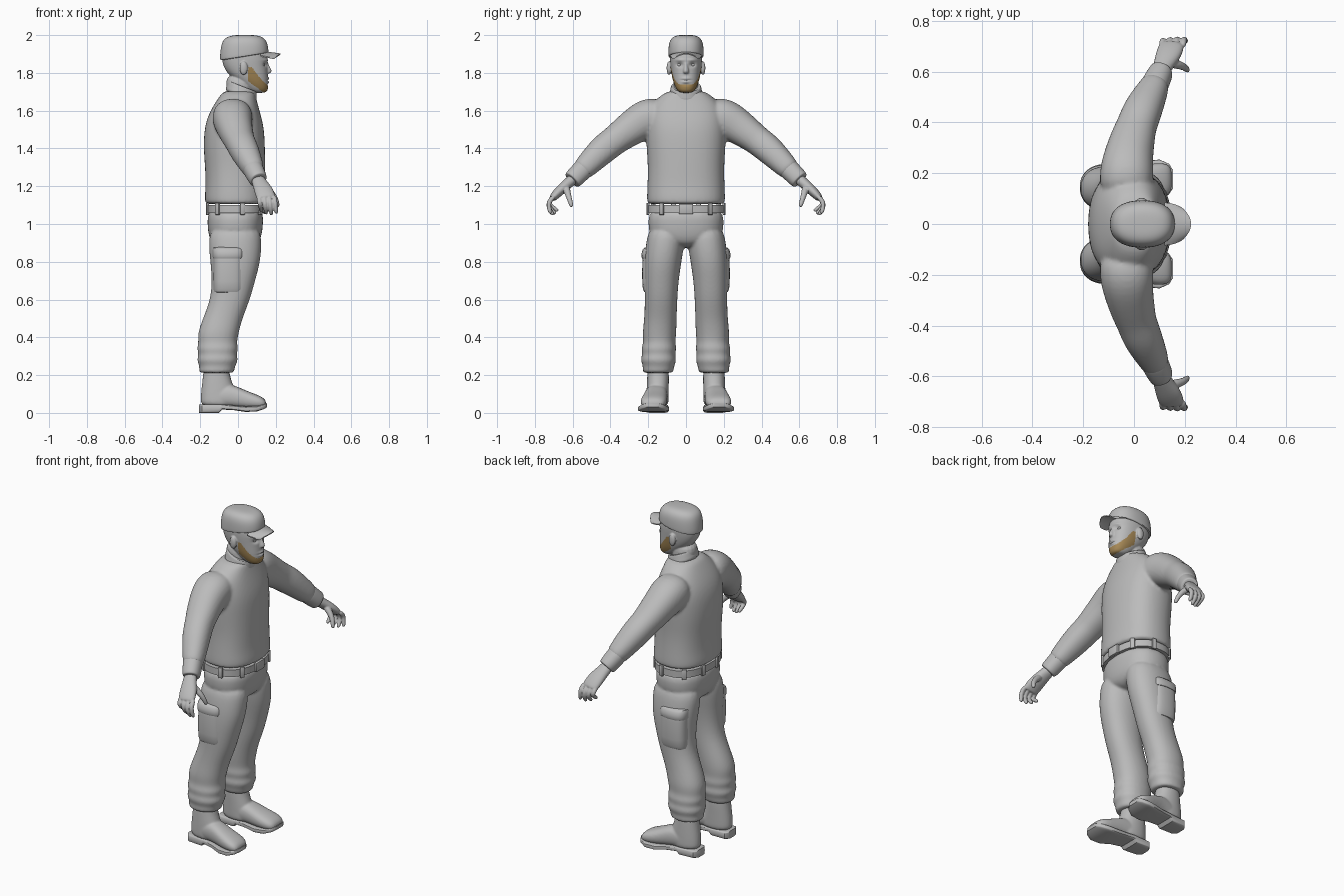
import bpy, bmesh, math
from mathutils import Vector


def material(name, rgb):
    m = bpy.data.materials.new(name)
    m.diffuse_color = (*rgb, 1)
    return m


GREY = material("plain_grey", (0.5, 0.5, 0.5))
TAN = material("beard_tan", (0.37, 0.24, 0.09))


# ---- section makers: each gives (centre, U axis, V axis) ----
def flat(z, x0, x1, y0, y1):
    return (Vector(((x0 + x1) / 2, (y0 + y1) / 2, z)),
            Vector(((x1 - x0) / 2, 0, 0)), Vector((0, (y1 - y0) / 2, 0)))


def sym(z, x0, x1, hy):
    return flat(z, x0, x1, -hy, hy)


def upright(x, yc, hy, z0, z1):
    return (Vector((x, yc, (z0 + z1) / 2)), Vector((0, hy, 0)), Vector((0, 0, (z1 - z0) / 2)))


def tube(pts):
    out = []
    for i, (x, y, z, a, b) in enumerate(pts):
        t = (Vector(pts[min(i + 1, len(pts) - 1)][:3]) - Vector(pts[max(i - 1, 0)][:3])).normalized()
        u = Vector((1, 0, 0))
        u = (u - t * u.dot(t)).normalized()
        out.append((Vector((x, y, z)), u * a, t.cross(u) * b))
    return out


def spow(v, e):
    return math.copysign(abs(v) ** e, v)


# ---- mesh builders ----
def loft(bm, secs, p=2.2, n=16, s=1, grow=1.025):
    rings = []
    for c, u, v in secs:
        ring = []
        for k in range(n):
            a = 2 * math.pi * k / n
            q = c + (u * spow(math.cos(a), 2 / p) + v * spow(math.sin(a), 2 / p)) * grow
            ring.append(bm.verts.new((q.x, q.y * s, q.z)))
        rings.append(ring)
    for r0, r1 in zip(rings, rings[1:]):
        for k in range(n):
            bm.faces.new((r0[k], r0[(k + 1) % n], r1[(k + 1) % n], r1[k]))
    bm.faces.new(rings[0])
    bm.faces.new(rings[-1])


def ball(bm, c, r, s=1):
    vs = bmesh.ops.create_uvsphere(bm, u_segments=16, v_segments=10, radius=1)["verts"]
    for v in vs:
        v.co = Vector((c[0] + v.co.x * r[0], (c[1] + v.co.y * r[1]) * s, c[2] + v.co.z * r[2]))


def box(bm, c, size, rot=0):
    vs = bmesh.ops.create_cube(bm, size=1)["verts"]
    for v in vs:
        x, y = v.co.x * size[0], v.co.y * size[1]
        v.co = Vector((c[0] + x * math.cos(rot) - y * math.sin(rot),
                       c[1] + x * math.sin(rot) + y * math.cos(rot), c[2] + v.co.z * size[2]))


def finish(name, bm, subsurf=0, voxel=0, smooth=0, bevel=0, angle=40):
    bmesh.ops.recalc_face_normals(bm, faces=bm.faces)
    me = bpy.data.meshes.new(name)
    bm.to_mesh(me)
    bm.free()
    ob = bpy.data.objects.new(name, me)
    bpy.context.collection.objects.link(ob)
    if bevel:
        m = ob.modifiers.new("bevel", "BEVEL")
        m.width, m.segments = bevel, 2
    if subsurf:
        m = ob.modifiers.new("subsurf", "SUBSURF")
        m.levels = m.render_levels = subsurf
    if voxel:
        m = ob.modifiers.new("fuse", "REMESH")
        m.mode, m.voxel_size = "VOXEL", voxel
    if smooth:
        m = ob.modifiers.new("smooth", "SMOOTH")
        m.iterations = smooth
    deps = bpy.context.evaluated_depsgraph_get()
    ob.data = bpy.data.meshes.new_from_object(ob.evaluated_get(deps))
    ob.modifiers.clear()
    ob.data.materials.clear()
    ob.data.materials.append(GREY)
    bpy.ops.object.select_all(action="DESELECT")
    ob.select_set(True)
    bpy.context.view_layer.objects.active = ob
    bpy.ops.object.shade_smooth_by_angle(angle=math.radians(angle))
    return ob


# ---- sweater: torso fused with both sleeves ----
bm = bmesh.new()
loft(bm, [sym(*r) for r in (
    (1.105, -.165, .14, .197), (1.11, -.172, .147, .204), (1.14, -.176, .15, .206), (1.2, -.17, .143, .203),
    (1.3, -.173, .143, .2), (1.4, -.182, .142, .207), (1.5, -.178, .138, .213), (1.57, -.16, .122, .21),
    (1.63, -.128, .105, .185), (1.68, -.095, .092, .135), (1.71, -.07, .09, .085))], 2.4)
for s in (1, -1):
    loft(bm, tube([(-.03, .1, 1.575, .1, .09), (-.03, .2, 1.565, .108, .108), (-.022, .27, 1.522, .096, .095),
                   (0, .355, 1.46, .085, .08), (.01, .385, 1.437, .078, .077), (.03, .44, 1.395, .078, .077),
                   (.06, .5, 1.335, .067, .067), (.08, .54, 1.295, .058, .06), (.09, .56, 1.275, .05, .05)]), s=s)
finish("sweater", bm, 2, .009, 4)

# sleeve cuffs and collar
bm = bmesh.new()
for s in (1, -1):
    loft(bm, tube([(.076, .535, 1.3, .05, .05), (.078, .54, 1.295, .054, .055), (.1, .585, 1.25, .05, .052),
                   (.109, .602, 1.233, .046, .05), (.11, .604, 1.231, .04, .042)]), s=s)
finish("sleeve_cuffs", bm, 2)
bm = bmesh.new()
loft(bm, [(Vector((x, 0, z)), Vector((rx, 0, -.028)), Vector((0, ry, 0)))
          for x, z, rx, ry in ((.015, 1.67, .085, .095), (.018, 1.695, .08, .086), (.022, 1.725, .078, .08),
                               (.022, 1.732, .074, .076), (.022, 1.725, .06, .06))])
finish("collar", bm, 2)

# ---- trousers: hips fused with both legs, creased at the ankles ----
bm = bmesh.new()
loft(bm, [sym(*r) for r in ((1.1, -.158, .135, .195), (1.0, -.162, .132, .2),
                            (.93, -.155, .125, .19), (.87, -.12, .09, .13))], 2.4)
for s in (1, -1):
    loft(bm, [flat(*r) for r in (
        (1.0, -.14, .115, .01, .19), (.9, -.157, .125, .008, .212), (.8, -.145, .118, .025, .22),
        (.7, -.137, .09, .04, .22), (.6, -.145, .063, .047, .217), (.5, -.185, .022, .05, .22),
        (.42, -.214, .002, .052, .23), (.37, -.208, -.008, .058, .224), (.34, -.218, .002, .05, .238),
        (.31, -.206, -.01, .06, .229), (.28, -.219, .002, .05, .242), (.25, -.203, -.016, .063, .226),
        (.22, -.207, -.02, .066, .231), (.21, -.2, -.028, .075, .222))], s=s)
finish("trousers", bm, 2, .008, 3)

# cargo pockets with flaps
bm = bmesh.new()
for s in (1, -1):
    loft(bm, [flat(z, -.13, .03, .1, y) for z, y in ((.635, .215), (.64, .23), (.75, .233), (.86, .228), (.87, .215))], 2.8, s=s)
    loft(bm, [flat(z, -.134, .034, .1, y) for z, y in ((.815, .23), (.82, .238), (.87, .232), (.88, .21))], 2.8, s=s)
finish("cargo_pockets", bm, 1)

# ---- belt, loops and buckle ----
bm = bmesh.new()
loft(bm, [sym(z, -.165, .141, .203) for z in (1.058, 1.1)], 2.4, 48, grow=1)
finish("belt", bm)
bm = bmesh.new()
for deg in (35, 80, 125, 165):
    for s in (1, -1):
        a = math.radians(deg)
        x, y = -.012 + .154 * spow(math.cos(a), 2 / 2.4), .204 * spow(math.sin(a), 2 / 2.4)
        box(bm, (x, y * s, 1.08), (.014, .026, .064), s * a)
box(bm, (.143, 0, 1.08), (.018, .075, .054))
finish("belt_loops_and_buckle", bm, bevel=.004)

# ---- boots and soles ----
bm = bmesh.new()
for s in (1, -1):
    loft(bm, [flat(*r) for r in ((.27, -.18, -.05, .095, .2), (.2, -.184, -.046, .09, .205), (.13, -.193, -.02, .092, .208),
                                 (.07, -.198, 0, .092, .21), (.03, -.195, 0, .095, .208))], s=s)
    loft(bm, [upright(*r) for r in (
        (-.19, .15, .045, .03, .08), (-.1, .152, .058, .03, .15), (-.03, .157, .059, .03, .152), (.04, .166, .066, .02, .118),
        (.1, .172, .07, .02, .097), (.135, .175, .06, .025, .08), (.15, .176, .04, .03, .06))], 2.5, s=s)
finish("boots", bm, 2, .006, 4)
bm = bmesh.new()
for s in (1, -1):
    loft(bm, [upright(*r) for r in (
        (-.206, .15, .035, 0, .045), (-.19, .15, .055, 0, .045), (-.1, .153, .06, 0, .045), (-.085, .154, .06, .018, .045),
        (-.02, .16, .066, .014, .04), (.04, .168, .079, .005, .035), (.1, .174, .08, .008, .037),
        (.138, .177, .06, .02, .046), (.154, .177, .035, .03, .052))], 6, 24, s, 1)
finish("boot_soles", bm)

# ---- hands: palm, four curled fingers and a thumb ----
bm = bmesh.new()
for s in (1, -1):
    loft(bm, tube([(.1, .59, 1.245, .036, .03), (.115, .625, 1.215, .038, .028), (.135, .665, 1.18, .05, .027),
                   (.148, .7, 1.145, .05, .022), (.15, .71, 1.13, .045, .018)]), s=s)
    for i in range(4):
        x, y, low = .11 + .027 * i, .705, (.02, .005, 0, .008)[i]
        loft(bm, tube([(x, y - .01, 1.15, .014, .014), (x + .004, y + .022, 1.118, .0135, .0135),
                       (x + .008, y + .024 - low / 2, 1.088 + low / 2, .0125, .0125),
                       (x + .012, y - .02 + .012 * i, 1.055 + low, .011, .011),
                       (x + .013, y - .028 + .012 * i, 1.048 + low, .007, .007)]), n=8, s=s, grow=1.05)
    loft(bm, tube([(.135, .635, 1.2, .022, .02), (.175, .628, 1.168, .018, .018), (.2, .618, 1.135, .014, .014),
                   (.21, .607, 1.1, .012, .012), (.212, .603, 1.09, .007, .007)]), n=8, s=s, grow=1.05)
finish("hands", bm, 2, .004, 3)

# ---- head: skull, neck, nose and ears fused, face pressed in, beard by rule ----
bm = bmesh.new()
loft(bm, [sym(*r) for r in ((1.64, -.06, .065, .064), (1.7, -.058, .072, .063), (1.8, -.07, .085, .066))])
loft(bm, [sym(*r) for r in (
    (1.693, .075, .145, .03), (1.71, .045, .16, .05), (1.75, 0, .16, .067), (1.79, -.05, .158, .076), (1.83, -.075, .156, .081),
    (1.87, -.085, .158, .085), (1.92, -.085, .15, .084), (1.96, -.06, .12, .06))], 2.3)
loft(bm, [sym(*r) for r in ((1.868, .13, .155, .01), (1.84, .13, .165, .011), (1.812, .13, .182, .017), (1.8, .13, .176, .018),
                            (1.795, .13, .165, .013))], n=8)
for s in (1, -1):
    ball(bm, (.03, .09, 1.825), (.022, .013, .037), s)
head = finish("head", bm, 2, .004, 3)
for v in head.data.vertices:
    if v.co.x > .09:
        for y, z, amp, sy, sz in ((.034, 1.843, -.013, .016, .011), (.034, 1.868, .005, .025, .007), (0, 1.77, .006, .022, .007),
                                  (0, 1.752, .006, .02, .006), (0, 1.761, -.006, .025, .003), (0, 1.738, -.004, .02, .006)):
            v.co.x += amp * math.exp(-((abs(v.co.y) - y) / sy) ** 2 - ((v.co.z - z) / sz) ** 2)
head.data.materials.append(TAN)
for f in head.data.polygons:
    c = f.center
    top = 1.737 + .09 * max(0, (.155 - c.x) / .08) ** 1.2
    if c.x > .055 and c.z < min(top, 1.83) and c.z > 1.752 - .75 * (c.x - .06):
        f.material_index = 1
bm = bmesh.new()
for s in (1, -1):
    ball(bm, (.128, .034, 1.843), (.014, .014, .011), s)
finish("eyes", bm)

# ---- cap: crown and curved brim ----
bm = bmesh.new()
loft(bm, [(Vector((x, 0, z)), Vector((rx, 0, t)), Vector((0, ry, 0))) for x, z, rx, ry, t in (
    (.033, 1.885, .12, .086, .02), (.033, 1.887, .126, .092, .02), (.033, 1.91, .126, .092, .012), (.034, 1.95, .121, .09, .002),
    (.034, 1.98, .108, .08, 0), (.036, 1.997, .078, .058, 0), (.036, 2.001, .03, .025, 0))], 2.3, 24)
finish("cap_crown", bm, 2)
bm = bmesh.new()
N = 12
for dz in (0, -.006):
    g = []
    for i in range(N + 1):
        t = i / N
        g.append([bm.verts.new((.12 + .105 * t - .035 * t * k * k, k * (.084 - .02 * t * t),
                                1.917 - .014 * t - .024 * k * k + dz))
                  for k in [j / 8 - 1 for j in range(17)]])
    for i in range(N):
        for j in range(16):
            bm.faces.new((g[i][j], g[i + 1][j], g[i + 1][j + 1], g[i][j + 1]))
bmesh.ops.bridge_loops(bm, edges=[e for e in bm.edges if e.is_boundary])
finish("cap_brim", bm)
